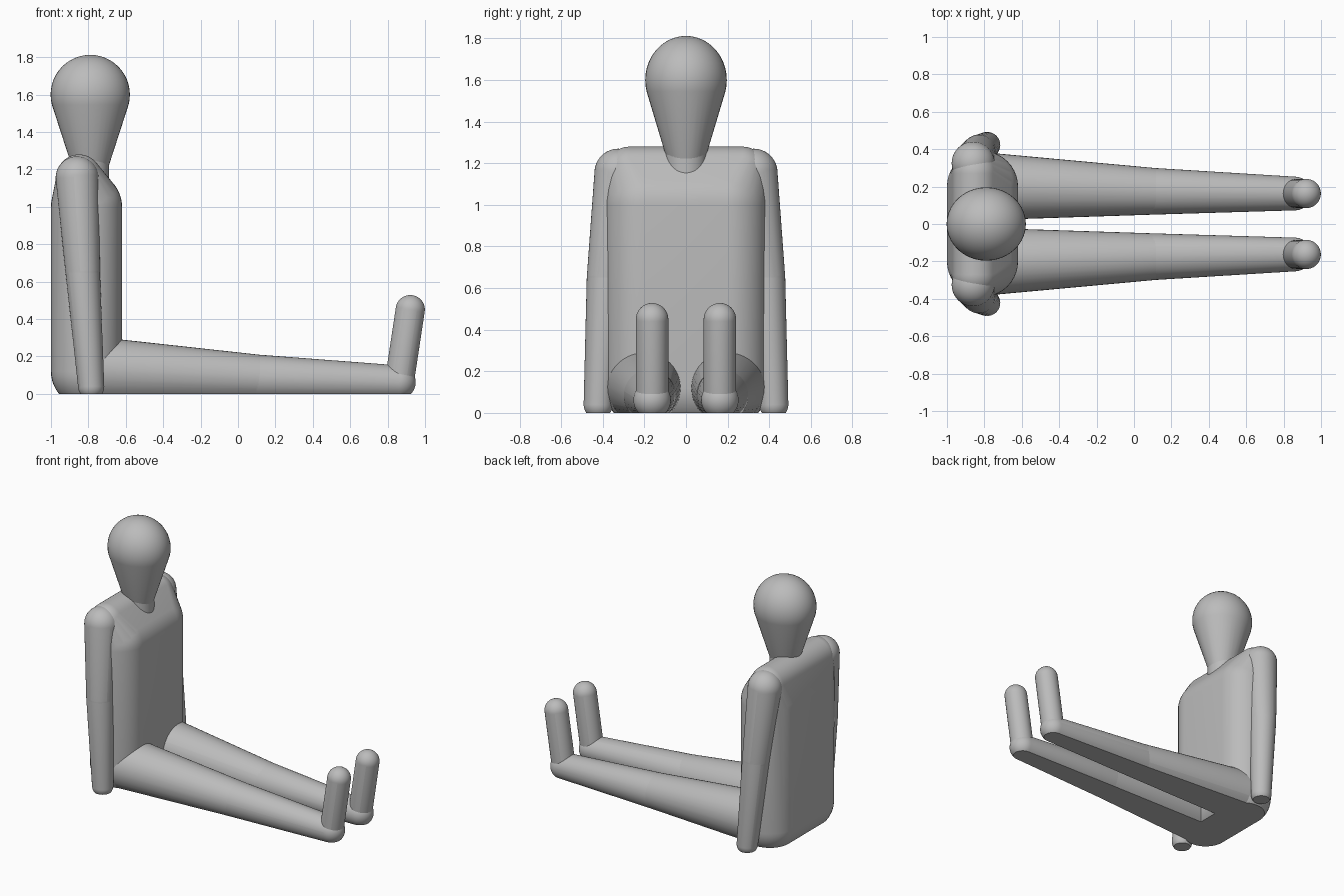
import bpy, bmesh
from mathutils import Matrix, Vector

cube = bpy.data.objects.get("Cube")
if cube:
    bpy.data.objects.remove(cube, do_unlink=True)

GREY = (0.5, 0.5, 0.5, 1.0)
mat = bpy.data.materials.new("plain grey")
mat.use_nodes = True
mat.diffuse_color = GREY
mat.node_tree.nodes["Principled BSDF"].inputs["Base Color"].default_value = GREY


def add_hull(target, balls, axis):
    """Wrap (x, y, z, radius) balls in one convex skin, cut flat at the floor."""
    bm = bmesh.new()
    turn = Vector((0, 0, 1)).rotation_difference(Vector(axis)).to_matrix().to_4x4()
    for x, y, z, r in balls:
        bmesh.ops.create_uvsphere(bm, u_segments=40, v_segments=24, radius=r,
                                  matrix=Matrix.Translation((x, y, z)) @ turn)
    bmesh.ops.delete(bm, geom=bm.faces[:], context="FACES_ONLY")
    bmesh.ops.delete(bm, geom=bm.edges[:], context="EDGES_FACES")
    hull = bmesh.ops.convex_hull(bm, input=bm.verts[:])
    loose = [v for v in bm.verts if not v.link_faces]
    bmesh.ops.delete(bm, geom=loose, context="VERTS")
    bmesh.ops.bisect_plane(bm, geom=bm.verts[:] + bm.edges[:] + bm.faces[:], dist=1e-5,
                           plane_co=(0, 0, 0), plane_no=(0, 0, 1), clear_inner=True)
    rim = [e for e in bm.edges if e.is_boundary]
    if rim:
        bmesh.ops.holes_fill(bm, edges=rim, sides=0)
    bmesh.ops.recalc_face_normals(bm, faces=bm.faces[:])
    part = bpy.data.meshes.new("part")
    bm.to_mesh(part)
    bm.free()
    target.from_mesh(part)
    bpy.data.meshes.remove(part)


def finish(name, bm):
    mesh = bpy.data.meshes.new(name)
    bm.to_mesh(mesh)
    bm.free()
    mesh.materials.append(mat)
    obj = bpy.data.objects.new(name, mesh)
    bpy.context.collection.objects.link(obj)
    bpy.ops.object.select_all(action="DESELECT")
    obj.select_set(True)
    bpy.context.view_layer.objects.active = obj
    bpy.ops.object.shade_smooth_by_angle()
    return obj


def limb(name, joints, axis):
    """Chain of tapered rounded segments."""
    bm = bmesh.new()
    for pair in zip(joints, joints[1:]):
        add_hull(bm, pair, axis)
    return finish(name, bm)


# Torso: hips, chest and shoulders under one skin
body = bmesh.new()
levels = [(-0.81, 0.2, 0.12, 0.19), (-0.81, 0.2, 1.0, 0.19), (-0.85, 0.27, 1.16, 0.12)]
add_hull(body, [(x, s * y, z, r) for x, y, z, r in levels for s in (-1, 1)], (0, 0, 1))
finish("torso", body)

# Head tapering to the chin, slightly narrower than deep
head_bm = bmesh.new()
add_hull(head_bm, [(0, 0, 1.6, 0.212), (0, 0, 1.25, 0.104)], (0, 0, 1))
for v in head_bm.verts:
    v.co.y *= 0.925
head = finish("head", head_bm)
head.location.x = -0.79

# Neck
neck_bm = bmesh.new()
bmesh.ops.create_cone(neck_bm, cap_ends=True, segments=40, radius1=0.1, radius2=0.1, depth=0.3,
                      matrix=Matrix.Translation((-0.79, 0, 1.12)))
finish("neck", neck_bm)

# Arms, legs and feet on both sides
for side, s in (("left", 1), ("right", -1)):
    limb(side + "_arm", [(-0.86, s * 0.325, 1.155, 0.115),
                         (-0.83, s * 0.385, 0.65, 0.092),
                         (-0.785, s * 0.422, 0.04, 0.07)], (0, 0, 1))
    limb(side + "_leg", [(-0.75, s * 0.2, 0.125, 0.178),
                         (0.1, s * 0.175, 0.085, 0.125),
                         (0.86, s * 0.163, 0.062, 0.09)], (1, 0, 0))
    limb(side + "_foot", [(0.862, s * 0.163, 0.06, 0.078),
                          (0.921, s * 0.163, 0.45, 0.078)], (0, 0, 1))
